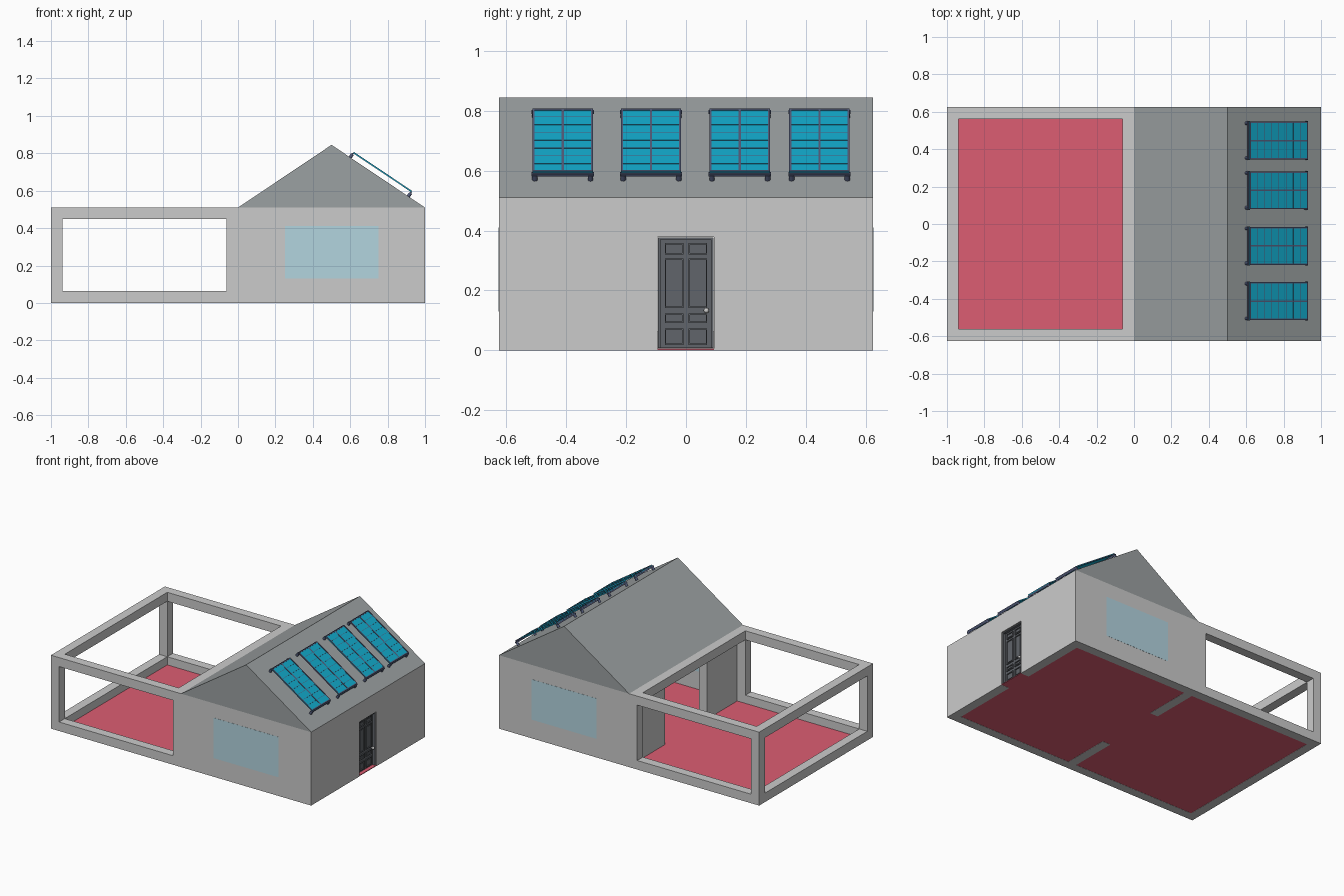
import bpy, bmesh, math
from mathutils import Matrix, Vector

if "Cube" in bpy.data.objects:
    bpy.data.objects.remove(bpy.data.objects["Cube"])

W, H, T, EAVE, RIDGE = 1.0, 0.625, 0.0625, 0.51, 0.845


def material(name, *rgb):
    m = bpy.data.materials.new(name)
    m.diffuse_color = (*rgb, 1)
    m.use_nodes = True
    m.node_tree.nodes["Principled BSDF"].inputs["Base Color"].default_value = m.diffuse_color
    return m


RED = material("red_floor", 0.72, 0.11, 0.17)
ROOF = material("roof_grey", 0.33, 0.355, 0.36)
GLASS = material("glass_blue", 0.45, 0.66, 0.74)
CELL = material("cell_teal", 0.006, 0.40, 0.60)
FRAME = material("frame_slate", 0.09, 0.11, 0.20)
DOOR = material("door_charcoal", 0.12, 0.13, 0.145)


def make(name, bm, mat=None, matrix=None):
    me = bpy.data.meshes.new(name)
    bm.to_mesh(me)
    bm.free()
    ob = bpy.data.objects.new(name, me)
    if mat:
        me.materials.append(mat)
    if matrix:
        ob.matrix_world = matrix
    bpy.context.collection.objects.link(ob)
    return ob


def add_box(bm, x0, x1, y0, y1, z0, z1):
    c = Vector((x0 + x1, y0 + y1, z0 + z1)) / 2
    m = Matrix.Translation(c) @ Matrix.Diagonal((x1 - x0, y1 - y0, z1 - z0, 1))
    bmesh.ops.create_cube(bm, size=1, matrix=m)


def boxes(name, items, mat=None, matrix=None):
    bm = bmesh.new()
    for b in items:
        add_box(bm, *b)
    return make(name, bm, mat, matrix)


# Walls and open patio frame, carved from one block
shell = boxes("walls_and_patio_frame", [(-W, W, -H, H, 0, EAVE)])
TOP = EAVE - T
cuts = [
    (-W + T, 0, -H + T, H - T, -1, TOP),        # patio interior
    (-W + T, -T, -H + T, H - T, 0.3, 1),        # open patio top
    (-W + T, -T, -1, 1, T, TOP),                # patio front and back
    (-2, -0.5, -H + T, H - T, T, TOP),          # patio end
    (T, W - T, -H + T, H - T, -1, 1),           # room interior
    (-0.03, 0.2, -0.23, 0.23, -1, TOP),         # passage to the patio
    (0.8, 2, -0.095, 0.093, -1, 0.378),         # door opening
    (0.25, 0.75, -1, 1, 0.13, 0.41),            # window openings
]
for i, c in enumerate(cuts):
    cutter = boxes("cutter", [c])
    cutter.hide_render = True
    mod = shell.modifiers.new("cut", 'BOOLEAN')
    mod.operation, mod.solver, mod.object = 'DIFFERENCE', 'EXACT', cutter
    bpy.context.view_layer.objects.active = shell
    bpy.ops.object.modifier_apply(modifier=mod.name)
    bpy.data.objects.remove(cutter)

# Floor, running out under the door
boxes("floor", [(-W + T, W - T, -H + T, H - T, 0.001, 0.006),
                (W - T, W - 0.001, -0.095, 0.093, 0.001, 0.006)], RED)

# Gable roof
bm = bmesh.new()
face = bm.faces.new([bm.verts.new(p) for p in
                     ((0, -H, EAVE), (W, -H, EAVE), (W / 2, -H, RIDGE))])
ext = bmesh.ops.extrude_face_region(bm, geom=[face])
bmesh.ops.translate(bm, vec=(0, 2 * H, 0),
                    verts=[g for g in ext["geom"] if isinstance(g, bmesh.types.BMVert)])
bmesh.ops.recalc_face_normals(bm, faces=bm.faces)
make("roof", bm, ROOF)

# Window panes, front and back
for side, name in ((-1, "front_window"), (1, "back_window")):
    y = sorted((side * (H - T), side * (H + 0.001)))
    boxes(name, [(0.25, 0.75, *y, 0.13, 0.41)], GLASS)

# Door: slab, surround and two columns of raised panels
dx = 0.975
parts = [(dx - 0.025, dx, -0.094, 0.092, 0.007, 0.377),
         (dx - 0.025, dx + 0.018, -0.094, -0.086, 0.007, 0.377),
         (dx - 0.025, dx + 0.018, 0.084, 0.092, 0.007, 0.377),
         (dx - 0.025, dx + 0.018, -0.094, 0.092, 0.37, 0.377)]
for yc in (-0.04, 0.04):
    for z0, z1 in ((0.018, 0.073), (0.092, 0.123), (0.142, 0.307), (0.32, 0.358)):
        a, b, r = yc - 0.031, yc + 0.031, 0.005
        parts += [(dx, dx + 0.006, a, a + r, z0, z1), (dx, dx + 0.006, b - r, b, z0, z1),
                  (dx, dx + 0.006, a, b, z0, z0 + r), (dx, dx + 0.006, a, b, z1 - r, z1),
                  (dx, dx + 0.004, a + 0.011, b - 0.011, z0 + 0.011, z1 - 0.011)]
boxes("door", parts, DOOR)

# Door knob on a short stem
bm = bmesh.new()
bmesh.ops.create_uvsphere(bm, u_segments=16, v_segments=10, radius=0.009,
                          matrix=Matrix.Translation((dx + 0.017, 0.068, 0.133)))
add_box(bm, dx, dx + 0.015, 0.065, 0.071, 0.130, 0.136)
knob = make("door_knob", bm)
knob.select_set(True)
bpy.context.view_layer.objects.active = knob
bpy.ops.object.shade_smooth_by_angle()

# Solar panels, parallel to the right roof slope
slope = math.atan2(RIDGE - EAVE, W / 2)
L, B, GAP = 0.187, 0.101, 0.033
for n, yc in enumerate((-0.412, -0.117, 0.18, 0.446), 1):
    mat = Matrix.Translation((0.773, yc, 0.70)) @ Matrix.Rotation(slope, 4, 'Y')
    boxes(f"solar_cells_{n}", [(-L, L, -B, B, -0.003, 0.002)], CELL, mat)
    # border, centre bar and thin dividers
    e = 0.007
    bars = [(-L, L, -B, -B + e, -0.004, 0.004), (-L, L, B - e, B, -0.004, 0.004),
            (-L, -L + e, -B, B, -0.004, 0.004), (L - e, L, -B, B, -0.004, 0.004),
            (-L, L, -0.004, 0.004, -0.004, 0.0035)]
    for k in range(1, 8):
        x = -L + 2 * L * k / 8
        bars.append((x - 0.001, x + 0.001, -B, B, 0, 0.003))
    # mounting rails at the upper and lower ends
    for s in (-1, 1):
        bars.append((s * L - 0.005, s * L + 0.005, -B - 0.003, B + 0.003, -0.014, -0.004))
    boxes(f"solar_frame_{n}", bars, FRAME, mat)
    # round feet standing on the roof
    bm = bmesh.new()
    for sx in (-1, 1):
        for sy in (-1, 1):
            bmesh.ops.create_cone(bm, cap_ends=True, segments=16, radius1=0.009, radius2=0.009,
                                  depth=GAP - 0.01, matrix=Matrix.Translation(
                                      (sx * L, sy * 0.093, -(GAP + 0.012) / 2)))
    make(f"solar_feet_{n}", bm, FRAME, mat)
